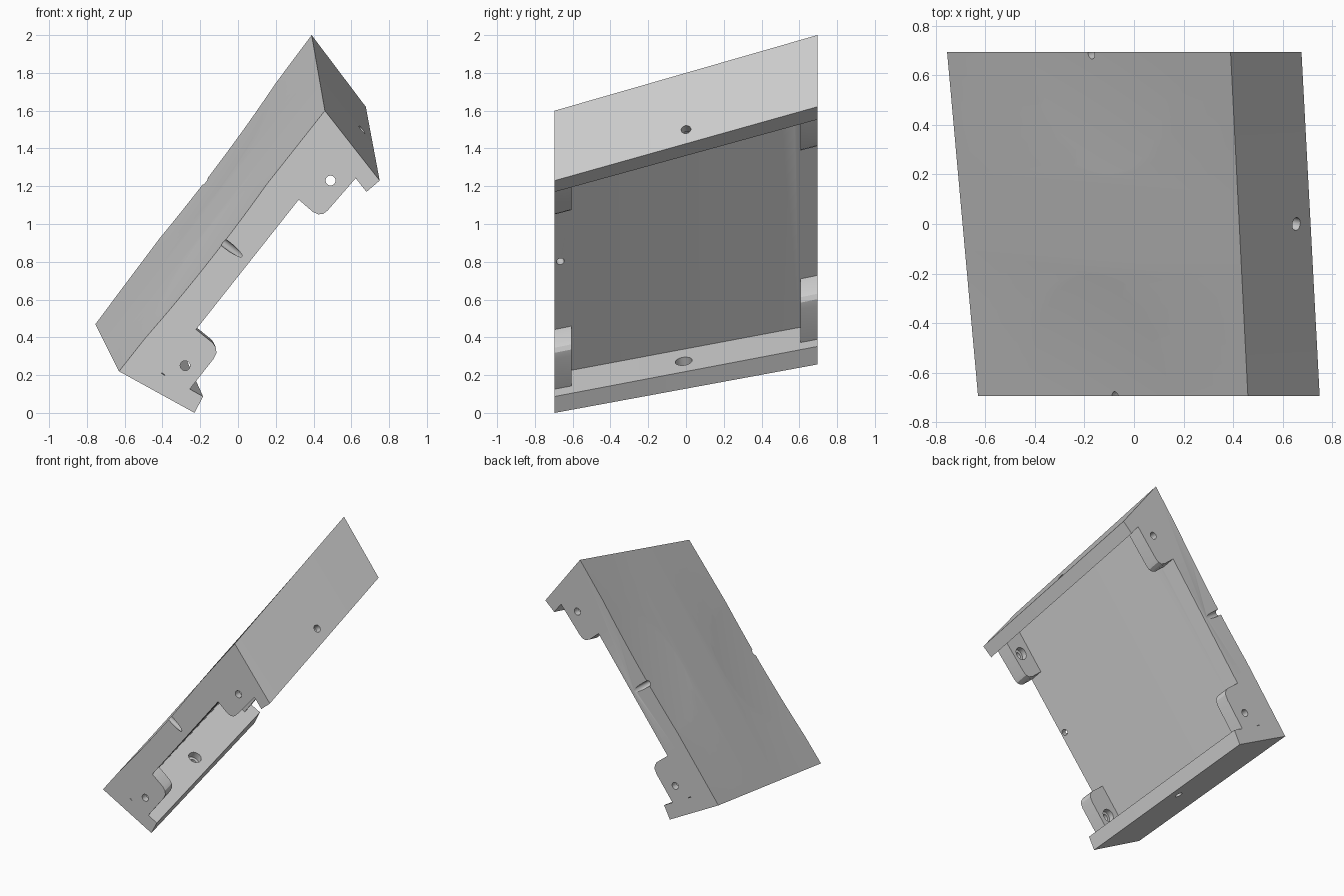
import bpy, bmesh, math
from mathutils import Vector

if "Cube" in bpy.data.objects:
    bpy.data.objects.remove(bpy.data.objects["Cube"])

Y = 0.695          # half width
A, B = Vector((-0.63, 0.22)), Vector((0.46, 1.60))   # top edge of the front profile
LEN = (B - A).length
ALONG = (B - A) / LEN


def skew(x, z, y):
    """Carry a front-profile point back to depth y, along the slanted, slightly twisted sides."""
    s = (Vector((x, z)) - A).dot(ALONG) / LEN
    k = (y + Y) / (2 * Y)
    return Vector((x + k * (-0.125 + 0.055 * s), y, z + k * (0.25 + 0.15 * s)))


def make_object(name, bm):
    bmesh.ops.recalc_face_normals(bm, faces=bm.faces)
    me = bpy.data.meshes.new(name)
    bm.to_mesh(me)
    bm.free()
    ob = bpy.data.objects.new(name, me)
    bpy.context.collection.objects.link(ob)
    return ob


def skin(bm, rings):
    """Join closed rings with quads and cap both ends."""
    n = len(rings[0])
    for a, b in zip(rings, rings[1:]):
        for i in range(n):
            j = (i + 1) % n
            bm.faces.new((a[i], a[j], b[j], b[i]))
    bm.faces.new(rings[0])
    bm.faces.new(rings[-1])


def loft(name, profile, y0, y1, steps):
    bm = bmesh.new()
    skin(bm, [[bm.verts.new(skew(x, z, y0 + (y1 - y0) * k / steps)) for x, z in profile]
              for k in range(steps + 1)])
    return make_object(name, bm)


def turned(name, profile, origin, axis, n=32):
    """Cutter turned around an axis from (height, radius) pairs."""
    bm = bmesh.new()
    q = Vector(axis).to_track_quat('Z', 'Y')
    skin(bm, [[bm.verts.new(origin + q @ Vector((r * math.cos(2 * math.pi * i / n),
                                                r * math.sin(2 * math.pi * i / n), h)))
               for i in range(n)] for h, r in profile])
    ob = make_object(name, bm)
    ob.hide_render = True
    return ob


def outward(p, q):
    """Outer normal of the slanted face through front-profile edge p-q, at mid depth."""
    m = (Vector(p) + Vector(q)) / 2
    across = skew(*m, Y) - skew(*m, -Y)
    n = (skew(*q, 0) - skew(*p, 0)).cross(across).normalized()
    middle = skew(0.05, 0.8, 0)
    return n if n.dot(skew(*m, 0) - middle) > 0 else -n


def combine(target, other, op):
    mod = target.modifiers.new(op.lower(), 'BOOLEAN')
    mod.operation, mod.solver, mod.object = op, 'EXACT', other
    bpy.context.view_layer.objects.active = target
    bpy.ops.object.modifier_apply(modifier=mod.name)
    bpy.data.objects.remove(other)


# Thick plate with a lip at each end
C, D = (0.75, 1.23), (-0.23, 0.0)
cover = loft("cover_block", [A, B, C, (0.68, 1.17), (0.518, 1.377), (-0.406, 0.209),
                             (-0.185, 0.087), D], -Y, Y, 14)

# Rounded mounting tabs at the four corners
low_tab = [(-0.27, 0.107), (-0.13, 0.285), (-0.114, 0.318), (-0.117, 0.345), (-0.133, 0.37),
           (-0.22, 0.44), (-0.30, 0.50), (-0.45, 0.25)]
high_tab = [(0.25, 1.19), (0.32, 1.13), (0.395, 1.065), (0.425, 1.051), (0.452, 1.054),
            (0.475, 1.072), (0.63, 1.25), (0.56, 1.40), (0.45, 1.43)]
for y0, y1 in ((-Y, -0.605), (0.605, Y)):
    for prof in (low_tab, high_tab):
        combine(cover, loft("tab", prof, y0, y1, 1), 'UNION')

# Counterbored screw holes through the tabs and the lips (outer face at height 0)
bore = [(-0.12, 0.045), (-0.05, 0.045), (-0.05, 0.026), (0.05, 0.026)]
for side in (-1, 1):
    for x, z in ((-0.28, 0.25), (0.49, 1.23)):
        combine(cover, turned("tab_hole", bore, skew(x, z, side * Y), (0, side, 0)), 'DIFFERENCE')
for p, q, t in ((A, D, 0.74), (B, C, 0.80)):
    m = Vector(p).lerp(Vector(q), t)
    combine(cover, turned("lip_hole", bore, skew(*m, 0), outward(p, q)), 'DIFFERENCE')

# Shallow half-round scoops in the top and a drilled hole at each long side
up = outward(A, B)
R, DEPTH = 0.5, 0.012
scoop = [(-DEPTH * (1 - (k / 8) ** 2), R * k / 8 + 0.001) for k in range(9)] + [(0.06, R + 1.1)]
for side, yh in ((-1, -0.70), (1, 0.685)):
    mid = A.lerp(B, 0.5)
    combine(cover, turned("scoop", scoop, skew(*mid, side * Y), up, 96), 'DIFFERENCE')
    combine(cover, turned("drill", [(-0.3, 0.021), (0.1, 0.021)], skew(*mid, yh), up), 'DIFFERENCE')

bpy.ops.object.select_all(action='DESELECT')
cover.select_set(True)
bpy.context.view_layer.objects.active = cover
bpy.ops.object.shade_smooth_by_angle(angle=math.radians(25))
